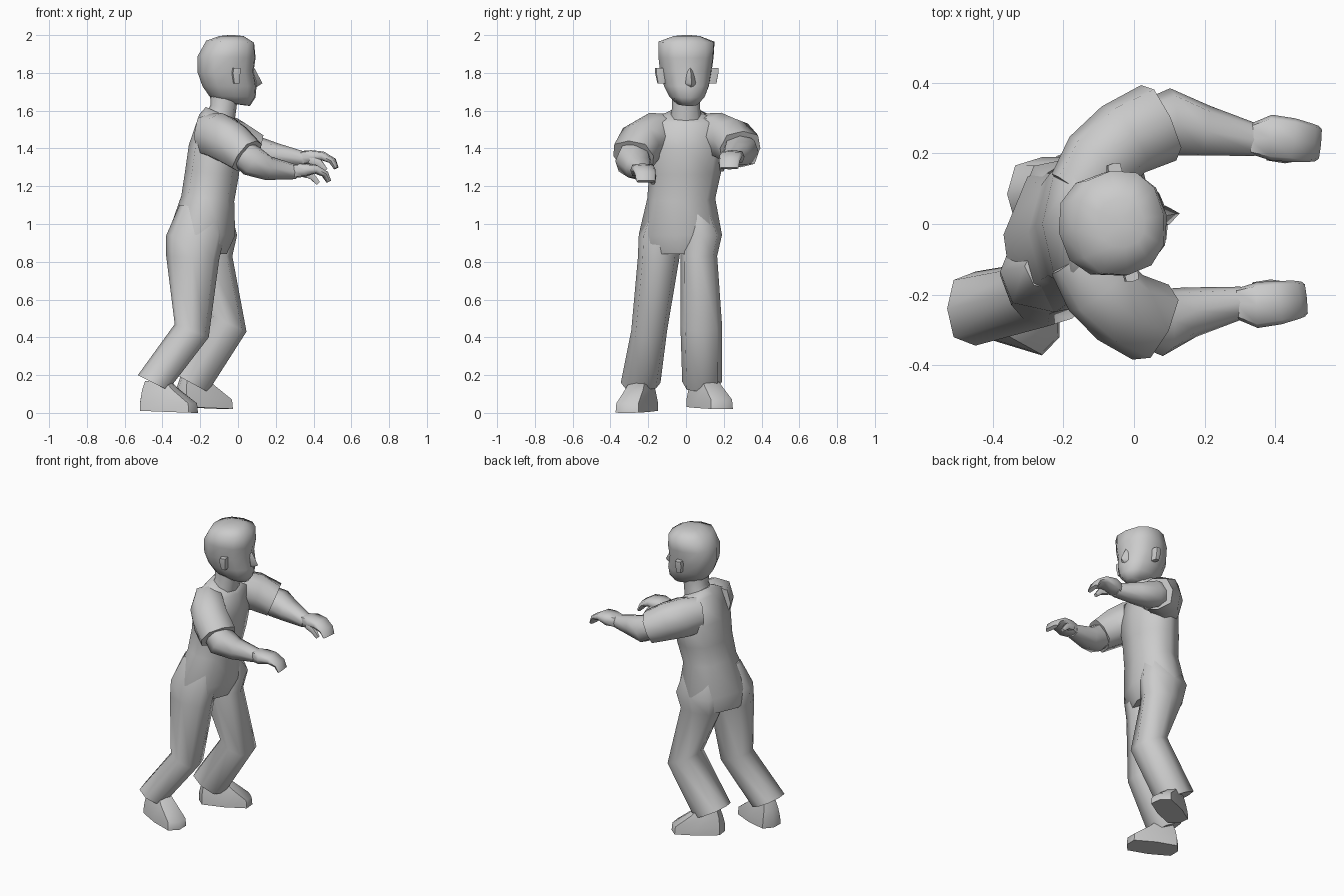
import bpy, bmesh, math
from mathutils import Vector, Matrix


def loft(name, rings, n=8, p=0.75, matrix=None, angle=62):
    """Skin rounded sections; each ring is (centre, half-axis u, half-axis v)."""
    bm = bmesh.new()
    loops = []
    for c, u, v in rings:
        loop = []
        for k in range(n):
            a = 2 * math.pi * k / n
            ca, sa = math.cos(a), math.sin(a)
            cu = math.copysign(abs(ca) ** p, ca) if abs(ca) > 1e-6 else 0
            sv = math.copysign(abs(sa) ** p, sa) if abs(sa) > 1e-6 else 0
            loop.append(bm.verts.new(Vector(c) + cu * Vector(u) + sv * Vector(v)))
        loops.append(loop)
    for a, b in zip(loops, loops[1:]):
        for k in range(n):
            j = (k + 1) % n
            bm.faces.new((a[k], a[j], b[j], b[k]))
    bm.faces.new(loops[0])
    bm.faces.new(loops[-1])
    if matrix:
        bm.transform(matrix)
    bmesh.ops.recalc_face_normals(bm, faces=bm.faces)
    me = bpy.data.meshes.new(name)
    bm.to_mesh(me)
    bm.free()
    ob = bpy.data.objects.new(name, me)
    bpy.context.collection.objects.link(ob)
    bpy.ops.object.select_all(action='DESELECT')
    ob.select_set(True)
    bpy.context.view_layer.objects.active = ob
    bpy.ops.object.shade_smooth_by_angle(angle=math.radians(angle))
    return ob


def sec(bx, bz, fx, fz, y0, y1, skew=0):
    """Section from its back point, front point and side extents."""
    return (((bx + fx) / 2, (y0 + y1) / 2, (bz + fz) / 2),
            ((fx - bx) / 2, 0, (fz - bz) / 2), (skew, (y1 - y0) / 2, 0))


def tube(name, pts, **kw):
    """Limb along a path of (x, y, z, half width, half height)."""
    P = [Vector(q[:3]) for q in pts]
    rings = []
    for i, q in enumerate(pts):
        t = (P[min(i + 1, len(P) - 1)] - P[max(i - 1, 0)]).normalized()
        side = Vector((0, 0, 1)).cross(t).normalized()
        rings.append((P[i], side * q[3], t.cross(side) * q[4]))
    return loft(name, rings, **kw)


# torso: neckline, shoulders, chest, waist and twisted hips
loft("torso", [sec(-.17, 1.62, -.02, 1.55, -.08, .08),
               sec(-.205, 1.58, -.00, 1.53, -.18, .18),
               sec(-.26, 1.42, .02, 1.40, -.21, .21),
               sec(-.28, 1.28, .005, 1.26, -.195, .185),
               sec(-.30, 1.15, -.02, 1.12, -.205, .155),
               sec(-.37, .95, -.015, .94, -.25, .19, .03),
               sec(-.36, .84, -.06, .84, -.23, .15, .03)], p=.85)

# trouser legs, blending into the torso at the hips
loft("right_leg", [sec(-.31, 1.10, -.08, 1.08, -.19, -.05),
                   sec(-.38, .94, -.07, .94, -.25, -.02),
                   sec(-.38, .83, -.10, .81, -.255, -.035),
                   sec(-.335, .47, -.155, .40, -.29, -.10),
                   sec(-.53, .20, -.37, .12, -.345, -.135)])
loft("left_leg", [sec(-.27, 1.10, -.04, 1.08, -.02, .13),
                  sec(-.32, .94, -.005, .94, -.03, .19),
                  sec(-.30, .83, -.03, .83, -.03, .165),
                  sec(-.15, .52, .045, .43, -.03, .19),
                  sec(-.36, .22, -.16, .11, -.02, .19)])

# shoes, toes turned outward
for name, x, y, z, yaw in (("right_shoe", -.365, -.26, 0, -22),
                           ("left_shoe", -.18, .125, .02, 28)):
    m = Matrix.Translation((x, y, z)) @ Matrix.Rotation(math.radians(yaw), 4, 'Z')
    loft(name, [sec(-.165, .012, .165, 0, -.078, .078),
                sec(-.165, .06, .16, .05, -.075, .075),
                sec(-.15, .12, .06, .12, -.062, .062),
                sec(-.13, .17, .0, .17, -.05, .05)], p=.5, matrix=m, angle=50)

# arms reaching forward: same on both sides, the right one hangs a little lower
for side, name, dx, dz in ((1, "left", 0, 0), (-1, "right", -.04, -.07)):
    def arm(part, pts, **kw):
        out = []
        for x, y, z, w, h in pts:
            r = min(1, max(0, (x + .1) / .3))
            out.append((x + dx * r, side * (y - .015 * r * (side < 0)), z + dz * r, w, h))
        return tube(name + part, out, **kw)
    arm("_sleeve", [(-.16, .09, 1.47, .09, .115), (-.10, .175, 1.465, .11, .125),
                    (-.03, .24, 1.445, .112, .118), (.07, .287, 1.40, .118, .098)])
    arm("_forearm", [(.01, .27, 1.42, .07, .07), (.10, .29, 1.38, .095, .083),
                     (.20, .265, 1.365, .072, .064), (.35, .237, 1.345, .045, .038)])
    arm("_hand", [(.33, .24, 1.35, .043, .036), (.39, .245, 1.355, .065, .036),
                  (.45, .238, 1.36, .062, .024), (.50, .23, 1.335, .055, .018),
                  (.52, .228, 1.295, .05, .012)], p=.55)
    arm("_thumb", [(.38, .20, 1.34, .02, .022), (.43, .19, 1.325, .018, .02),
                   (.465, .19, 1.285, .012, .012)], n=6)

# neck, head, nose and ears, turned slightly to the left
turn = (Matrix.Translation((-.06, 0, 0)) @ Matrix.Rotation(math.radians(9), 4, 'Z')
        @ Matrix.Translation((.06, 0, 0)))
loft("neck", [sec(-.17, 1.58, -.02, 1.53, -.085, .085),
              sec(-.145, 1.63, -.01, 1.60, -.074, .074),
              sec(-.15, 1.72, .0, 1.68, -.075, .075)])
loft("head", [sec(-.12, 1.65, .065, 1.625, -.055, .055),
              sec(-.155, 1.68, .095, 1.67, -.095, .095),
              sec(-.19, 1.73, .10, 1.73, -.12, .12),
              sec(-.215, 1.80, .085, 1.81, -.138, .138),
              sec(-.215, 1.89, .095, 1.88, -.148, .148),
              sec(-.17, 1.97, .087, 1.96, -.15, .15),
              sec(-.10, 1.995, .03, 1.995, -.07, .07),
              sec(-.05, 2.0, -.02, 2.0, -.02, .02)], n=12, p=.85, matrix=turn, angle=75)
loft("nose", [sec(.06, 1.83, .086, 1.83, -.012, .012),
              sec(.06, 1.75, .132, 1.745, -.028, .028),
              sec(.06, 1.72, .10, 1.725, -.022, .022)], n=4, p=1, matrix=turn)
for s, name in ((1, "left_ear"), (-1, "right_ear")):
    y0, y1 = sorted((s * .115, s * .17))
    loft(name, [sec(-.045, 1.745, -.015, 1.745, y0 + .012 * (s < 0), y1 - .012 * (s > 0)),
                sec(-.055, 1.80, -.01, 1.80, y0, y1),
                sec(-.05, 1.825, -.01, 1.825, y0, y1)], p=.4, matrix=turn)
